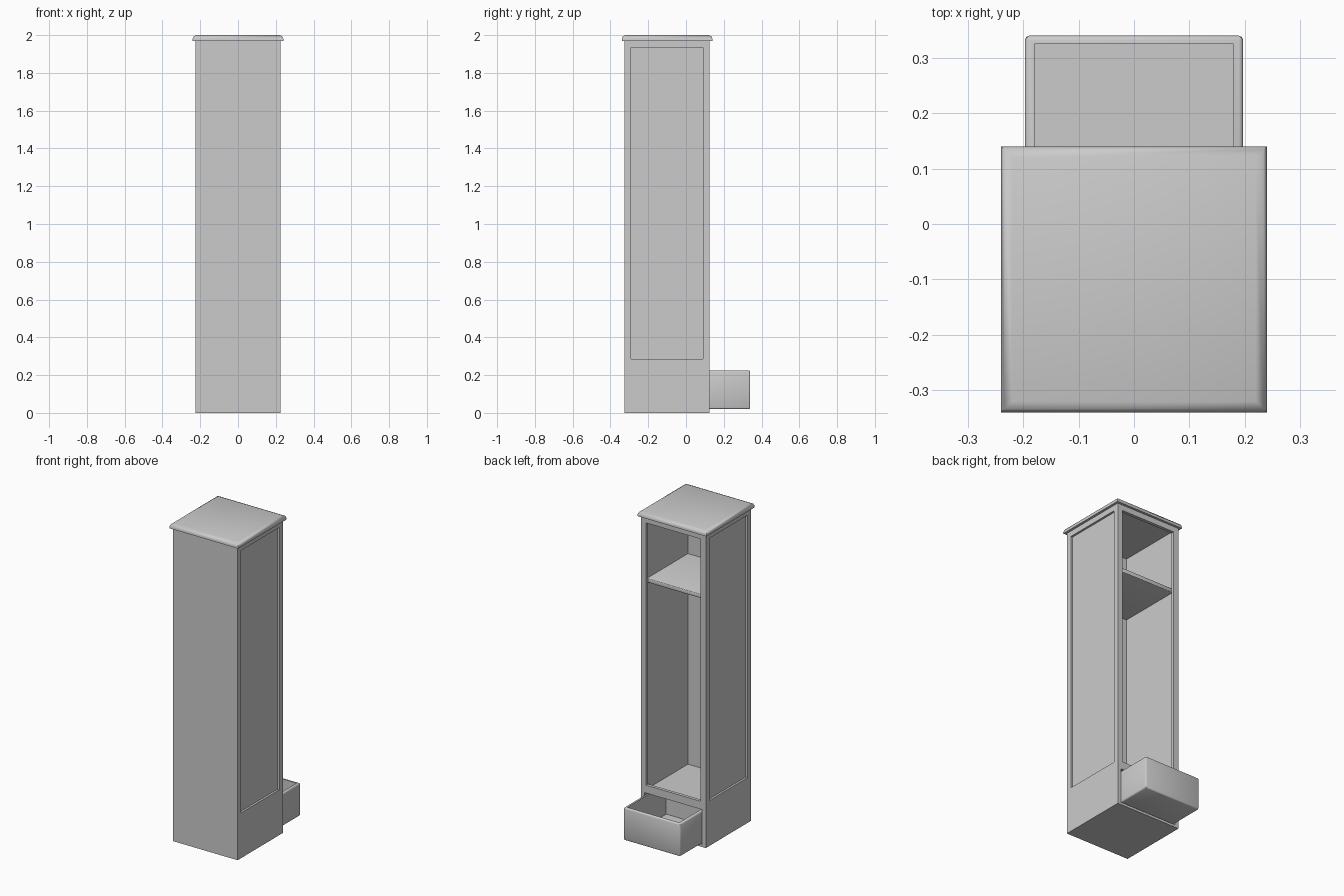
import bpy, bmesh

cube = bpy.data.objects.get("Cube")
if cube:
    bpy.data.objects.remove(cube, do_unlink=True)

grey = bpy.data.materials.new("plain grey")
grey.use_nodes = True
grey.diffuse_color = (0.6, 0.6, 0.6, 1)
grey.node_tree.nodes["Principled BSDF"].inputs["Base Color"].default_value = (0.6, 0.6, 0.6, 1)


def box(name, x, y, z, bevel=0, segments=2, pick=None):
    """Box from (min, max) ranges, with the picked edges rounded."""
    bm = bmesh.new()
    bmesh.ops.create_cube(bm, size=1)
    for v in bm.verts:
        v.co = [r[0] if c < 0 else r[1] for c, r in zip(v.co, (x, y, z))]
    if bevel:
        edges = [e for e in bm.edges if pick is None or all(pick(v.co) for v in e.verts)]
        bmesh.ops.bevel(bm, geom=edges, offset=bevel, segments=segments,
                        profile=0.5, affect='EDGES')
    mesh = bpy.data.meshes.new(name)
    bm.to_mesh(mesh)
    bm.free()
    mesh.materials.append(grey)
    obj = bpy.data.objects.new(name, mesh)
    bpy.context.collection.objects.link(obj)
    return obj


def activate(obj):
    bpy.ops.object.select_all(action='DESELECT')
    obj.select_set(True)
    bpy.context.view_layer.objects.active = obj


def cut(obj, x, y, z):
    """Cut a box-shaped hollow out of an object."""
    cutter = box("cutter", x, y, z)
    cutter.hide_render = True
    mod = obj.modifiers.new("cut", 'BOOLEAN')
    mod.operation = 'DIFFERENCE'
    mod.solver = 'EXACT'
    mod.object = cutter
    activate(obj)
    bpy.ops.object.modifier_apply(modifier=mod.name)
    bpy.data.objects.remove(cutter, do_unlink=True)


def smooth(obj):
    activate(obj)
    bpy.ops.object.shade_smooth_by_angle(angle=0.8)


# Cabinet body, open at the back
body = box("cabinet_body", (-0.225, 0.225), (-0.325, 0.125), (0, 1.97))
cut(body, (-0.2, 0.2), (-0.305, 0.105), (0.25, 1.95))       # compartment
cut(body, (-0.19, 0.19), (0.0, 0.2), (0.285, 1.935))        # framed opening
cut(body, (-0.2, 0.2), (-0.305, 0.2), (0.015, 0.235))       # drawer bay
for s in (-1, 1):                                           # sunken side panels
    cut(body, sorted((s * 0.212, s * 0.3)), (-0.29, 0.09), (0.285, 1.935))

# Cornice with a rounded upper edge
cornice = box("cornice", (-0.24, 0.24), (-0.34, 0.14), (1.97, 2.0),
              0.02, 2, lambda p: p.z > 1.99)
smooth(cornice)

# Shelf with a softened edge
shelf = box("shelf", (-0.2, 0.2), (-0.305, 0.104), (1.55, 1.575),
            0.005, 2, lambda p: p.y > 0.1)
smooth(shelf)

# Pulled-out drawer
drawer = box("drawer", (-0.197, 0.197), (-0.075, 0.34), (0.02, 0.225), 0.008)
smooth(drawer)
cut(drawer, (-0.18, 0.18), (-0.06, 0.325), (0.035, 0.3))
